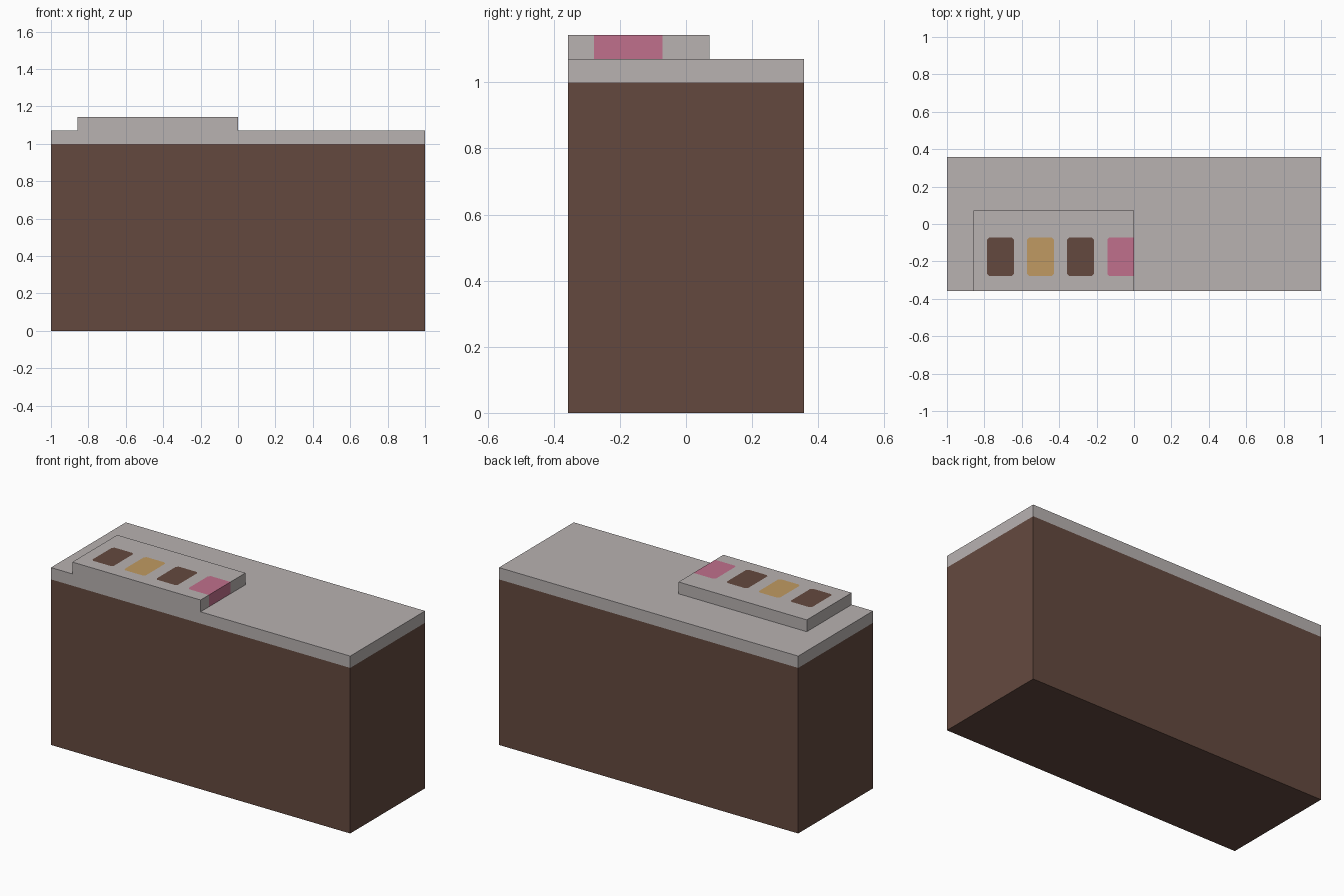
import bpy, bmesh
from mathutils import Vector

if "Cube" in bpy.data.objects:
    bpy.data.objects.remove(bpy.data.objects["Cube"])


def material(name, rgb):
    """Flat material from an 8-bit display colour."""
    def linear(c):
        c /= 255
        return c / 12.92 if c <= 0.04045 else ((c + 0.055) / 1.055) ** 2.4
    m = bpy.data.materials.new(name)
    m.use_nodes = True
    m.diffuse_color = [linear(c) for c in rgb] + [1]
    node = next(n for n in m.node_tree.nodes if n.type == 'BSDF_PRINCIPLED')
    node.inputs["Base Color"].default_value = m.diffuse_color
    return m


stone = material("pale grey", (184, 178, 177))
brown = material("dark brown", (100, 73, 63))
tan = material("tan", (192, 154, 98))
pink = material("pink", (192, 112, 140))

U = 1 / 14  # module size


def box(lo, hi):
    """Box between two corners, given in modules."""
    bm = bmesh.new()
    bmesh.ops.create_cube(bm, size=1)
    lo, hi = Vector(lo) * U, Vector(hi) * U
    for v in bm.verts:
        v.co = (lo + hi) / 2 + v.co * (hi - lo)
    return bm


def cut(bm, axis, position):
    normal = Vector((0, 0, 0))
    normal[axis] = 1
    bmesh.ops.bisect_plane(bm, geom=bm.verts[:] + bm.edges[:] + bm.faces[:],
                           plane_co=normal * position * U, plane_no=normal)


def finish(bm, name, materials):
    mesh = bpy.data.meshes.new(name)
    bm.to_mesh(mesh)
    bm.free()
    for m in materials:
        mesh.materials.append(m)
    bpy.context.collection.objects.link(bpy.data.objects.new(name, mesh))


# Counter: brown body with a pale top band
counter = box((-14, -5, 0), (14, 5, 15))
cut(counter, 2, 14)
for f in counter.faces:
    f.material_index = int(f.calc_center_median().z > 14 * U)
finish(counter, "counter", [brown, stone])

# Tray: raised slab with a row of coloured patches cut into its top
FRONT, BACK = -3.9, -1.0
starts = [-11, -8, -5, -2]
tray = box((-12, -5, 15), (0, 1, 16))
for x in starts:
    cut(tray, 0, x)
    if x < -2:
        cut(tray, 0, x + 2)
cut(tray, 1, FRONT)
cut(tray, 1, BACK)
bmesh.ops.delete(tray, geom=[f for f in tray.faces if f.normal.z < -0.5],
                 context='FACES')

# Patches by column; the last one wraps down the end face
corners = set()
for f in tray.faces:
    c = f.calc_center_median() / U
    if not FRONT < c.y < BACK:
        continue
    for i, x in enumerate(starts):
        if x < c.x < x + 2.01:
            f.material_index = (1, 2, 1, 3)[i]
            corners.update(v for v in f.verts
                           if v.co.z > 15.5 * U and v.co.x < -0.5 * U)

# Clip the patch corners
bmesh.ops.bevel(tray, geom=list(corners), offset=0.012, segments=1,
                affect='VERTICES', material=0)
finish(tray, "tray", [stone, brown, tan, pink])
